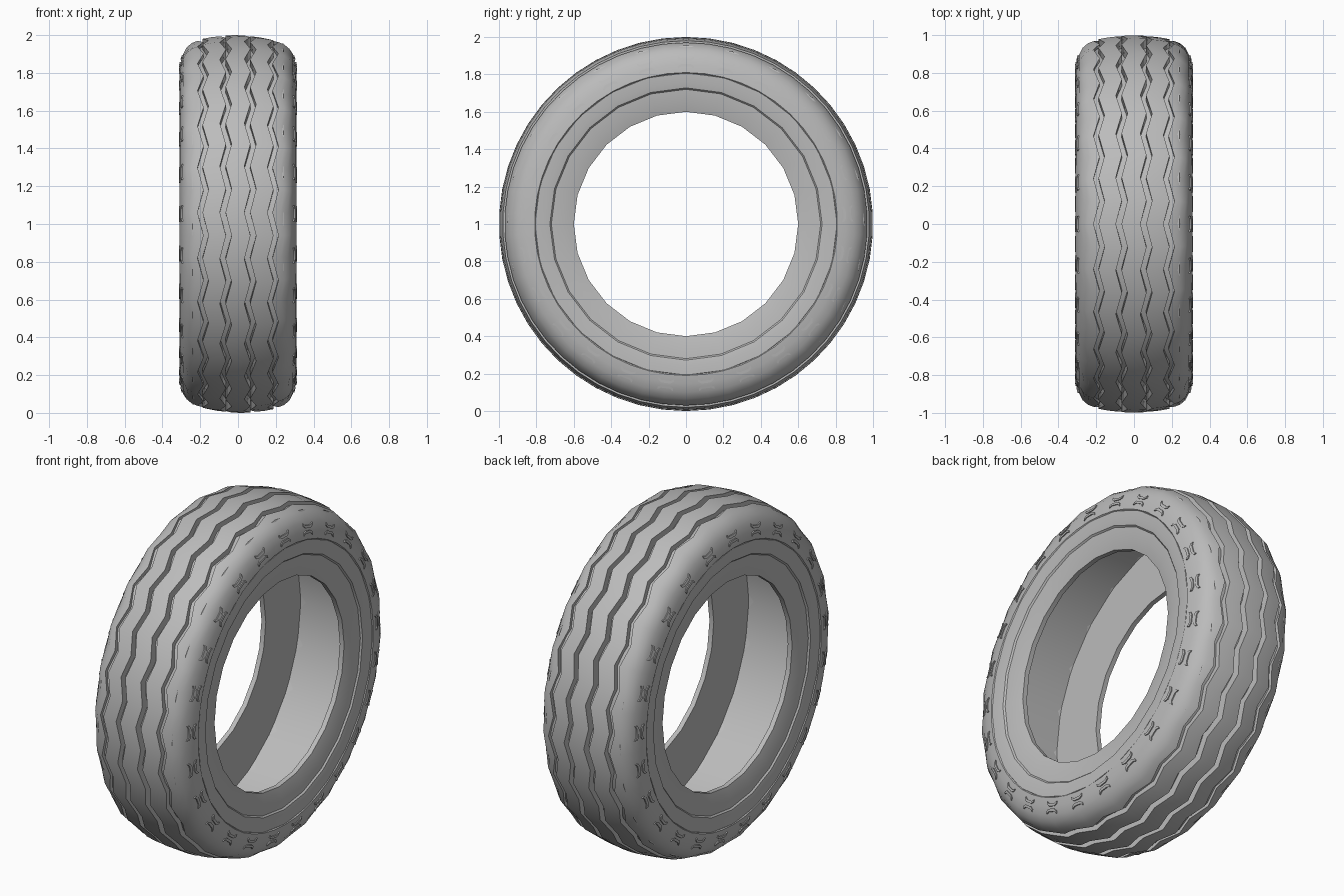
import bpy, bmesh, math

cube = bpy.data.objects.get("Cube")
if cube:
    bpy.data.objects.remove(cube)

rubber = bpy.data.materials.new("grey rubber")
GREY = (0.5, 0.5, 0.5, 1)
rubber.diffuse_color = GREY
rubber.use_nodes = True
rubber.node_tree.nodes["Principled BSDF"].inputs["Base Color"].default_value = GREY

LUGS = 25
TREAD_SIDES = LUGS * 2
BODY_SIDES = 24
ZIGZAG = 0.016


def at(x, r, a):
    """Point at width x, radius r and angle a from the top of the wheel."""
    return (x, r * math.sin(a), 1 + r * math.cos(a))


def finish(name, bm, angle=30):
    bmesh.ops.recalc_face_normals(bm, faces=bm.faces)
    mesh = bpy.data.meshes.new(name)
    bm.to_mesh(mesh)
    bm.free()
    mesh.materials.append(rubber)
    obj = bpy.data.objects.new(name, mesh)
    bpy.context.collection.objects.link(obj)
    bpy.ops.object.select_all(action='DESELECT')
    obj.select_set(True)
    bpy.context.view_layer.objects.active = obj
    bpy.ops.object.shade_smooth_by_angle(angle=math.radians(angle))
    return obj


def revolve(name, profile, sides):
    """Spin a closed (x, radius, zigzag weight) profile around the axle."""
    bm = bmesh.new()
    rings = []
    for i in range(sides):
        a = math.tau * i / sides
        side = ZIGZAG if i % 2 else -ZIGZAG
        rings.append([bm.verts.new(at(x + w * side, r, a)) for x, r, w in profile])
    n = len(profile)
    for i, ring in enumerate(rings):
        nxt = rings[(i + 1) % sides]
        for j in range(n):
            k = (j + 1) % n
            bm.faces.new((ring[j], ring[k], nxt[k], nxt[j]))
    return finish(name, bm)


# Hollow carcass: half profile from groove floor to bead to inner liner
half = [(0.24, 0.955), (0.28, 0.88), (0.298, 0.815), (0.306, 0.808),
        (0.304, 0.76), (0.298, 0.728), (0.289, 0.72), (0.284, 0.66),
        (0.268, 0.6), (0.24, 0.6), (0.24, 0.925)]
outline = half + [(-x, r) for x, r in reversed(half)]
revolve("carcass", [(x, r, 0) for x, r in outline], BODY_SIDES)

# Centre rib
revolve("centre_rib", [(-0.05, 0.93, 1), (-0.05, 0.998, 1), (0, 1, 1),
                       (0.05, 0.998, 1), (0.05, 0.93, 1)], TREAD_SIDES)

# Mid ribs and rounded shoulders on both sides
mid = [(0.08, 0.93), (0.08, 0.994), (0.125, 0.989), (0.172, 0.98), (0.172, 0.93)]
shoulder = [(0.198, 0.93, 1), (0.198, 0.97, 1), (0.235, 0.958, 0.6),
            (0.268, 0.934, 0.3), (0.29, 0.9, 0), (0.304, 0.855, 0),
            (0.31, 0.81, 0), (0.302, 0.802, 0), (0.27, 0.81, 0), (0.25, 0.92, 0)]
for side, s in (("left", 1), ("right", -1)):
    revolve(side + "_mid_rib", [(s * x, r, 1) for x, r in mid], TREAD_SIDES)
    revolve(side + "_shoulder", [(s * x, r, w) for x, r, w in shoulder], TREAD_SIDES)


def wall(r):
    """Half width of the shoulder at radius r."""
    for (x0, r0, _), (x1, r1, _) in zip(shoulder[2:], shoulder[3:]):
        if r1 <= r <= r0:
            return x0 + (x1 - x0) * (r0 - r) / (r0 - r1)
    return 0.3


# Pairs of bent bars around each sidewall
BENDS = [(-0.042, 0.011), (-0.024, 0), (0.024, 0), (0.042, 0.011)]
for side, s in (("left", 1), ("right", -1)):
    bm = bmesh.new()
    for i in range(LUGS):
        a = math.tau * i / LUGS
        for radius, flare in ((0.878, 1), (0.85, -1)):
            sections = []
            for t, bend in BENDS:
                section = []
                for dr, lift in ((-0.007, -0.015), (-0.007, 0.006),
                                 (0.007, 0.006), (0.007, -0.015)):
                    r = radius + flare * bend + dr
                    section.append(bm.verts.new(at(s * (wall(r) + lift), r, a + t / r)))
                sections.append(section)
            for p, q in zip(sections, sections[1:]):
                for j in range(4):
                    k = (j + 1) % 4
                    bm.faces.new((p[j], p[k], q[k], q[j]))
            bm.faces.new(sections[0])
            bm.faces.new(sections[-1])
    finish(side + "_sidewall_bars", bm)
